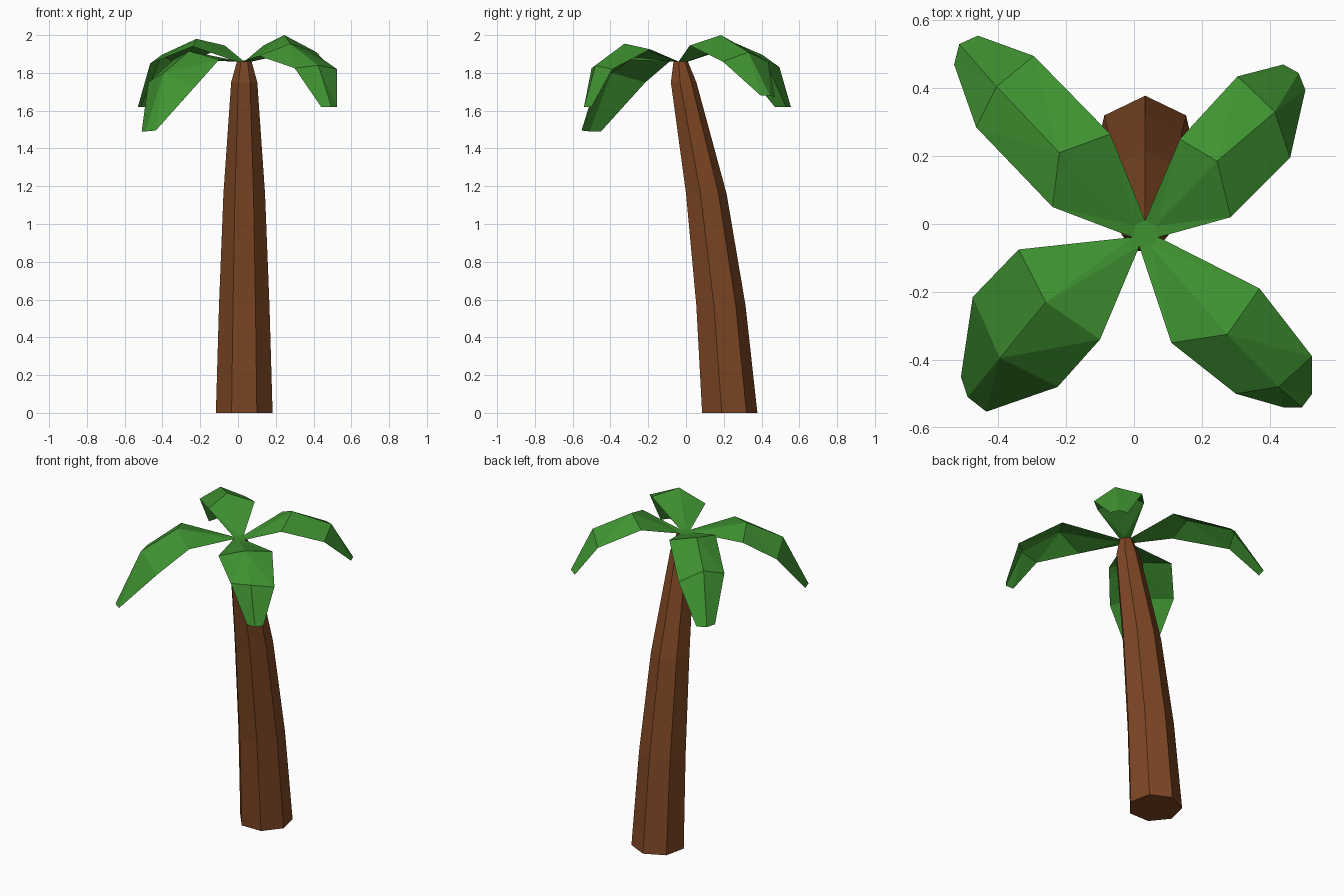
import bpy, bmesh, math
from mathutils import Vector

if "Cube" in bpy.data.objects:
    bpy.data.objects.remove(bpy.data.objects["Cube"])


def material(name, rgb):
    m = bpy.data.materials.new(name)
    m.diffuse_color = (*rgb, 1)
    m.use_nodes = True
    m.node_tree.nodes["Principled BSDF"].inputs["Base Color"].default_value = m.diffuse_color
    return m


def finish(bm, name, mat):
    me = bpy.data.meshes.new(name)
    bm.to_mesh(me)
    bm.free()
    me.materials.append(mat)
    ob = bpy.data.objects.new(name, me)
    bpy.context.collection.objects.link(ob)
    return ob


BROWN = material("bark brown", (0.205, 0.061, 0.017))
GREEN = material("leaf green", (0.050, 0.290, 0.031))
SIDES, CX = 7, 0.033


def ring(y, z, r):
    # clockwise seven-sided ring, first corner towards the back
    a = [math.pi / 2 - i * math.tau / SIDES for i in range(SIDES)]
    return [Vector((CX + r * math.cos(t), y + r * math.sin(t), z)) for t in a]


# Leaning, tapered trunk: (y, z, radius)
levels = [(0.224, 0, 0.154), (0.178, 0.57, 0.137), (0.102, 1.16, 0.113),
          (-0.016, 1.75, 0.071), (-0.03, 1.86, 0.04)]
bm = bmesh.new()
rings = [[bm.verts.new(p) for p in ring(*lv)] for lv in levels]
for lo, hi in zip(rings, rings[1:]):
    for i in range(SIDES):
        j = (i + 1) % SIDES
        bm.faces.new((lo[j], lo[i], hi[i], hi[j]))
bm.faces.new(rings[0])
finish(bm, "trunk", BROWN)

# Green crown plate closing the trunk top
hub = ring(*levels[-1])
bm = bmesh.new()
bm.faces.new([bm.verts.new(p) for p in reversed(hub)])
finish(bm, "crown", GREEN)


def leaf(name, base, rows):
    # folded sheet: each row is edge, ridge, edge, growing from the hub
    bm = bmesh.new()
    grid = [[bm.verts.new(p) for p in row] for row in [base] + rows]
    for a, b in zip(grid, grid[1:]):
        for i in range(2):
            f = bm.faces.new((a[i], a[i + 1], b[i + 1], b[i]))
            f.normal_update()
            if f.normal.z < 0:
                f.normal_flip()
    bmesh.ops.triangulate(bm, faces=bm.faces[:])
    finish(bm, name, GREEN)


leaf("back_right_leaf", [hub[0], hub[1], hub[2]], [
    [(0.135, 0.25, 1.945), (0.245, 0.185, 2.0), (0.285, 0.02, 1.945)],
    [(0.305, 0.435, 1.86), (0.415, 0.33, 1.91), (0.46, 0.195, 1.86)],
    [(0.44, 0.47, 1.67), (0.485, 0.445, 1.68), (0.505, 0.395, 1.68)]])
leaf("front_right_leaf", [hub[2], hub[3], hub[4]], [
    [(0.37, -0.19, 1.925), (0.275, -0.325, 1.955), (0.11, -0.35, 1.89)],
    [(0.525, -0.39, 1.82), (0.425, -0.48, 1.84), (0.30, -0.50, 1.825)],
    [(0.525, -0.50, 1.62), (0.495, -0.54, 1.62), (0.44, -0.54, 1.62)]])
leaf("front_left_leaf", [hub[4], (hub[4] + hub[5]) / 2, hub[5]], [
    [(-0.10, -0.34, 1.87), (-0.26, -0.23, 1.915), (-0.34, -0.075, 1.87)],
    [(-0.225, -0.48, 1.73), (-0.395, -0.395, 1.80), (-0.475, -0.215, 1.75)],
    [(-0.435, -0.553, 1.495), (-0.49, -0.51, 1.49), (-0.51, -0.45, 1.49)]])
leaf("back_left_leaf", [hub[5], hub[6], hub[0]], [
    [(-0.24, 0.05, 1.94), (-0.22, 0.21, 1.98), (-0.07, 0.265, 1.945)],
    [(-0.465, 0.285, 1.85), (-0.405, 0.405, 1.895), (-0.295, 0.495, 1.83)],
    [(-0.53, 0.47, 1.62), (-0.515, 0.53, 1.62), (-0.46, 0.555, 1.62)]])
